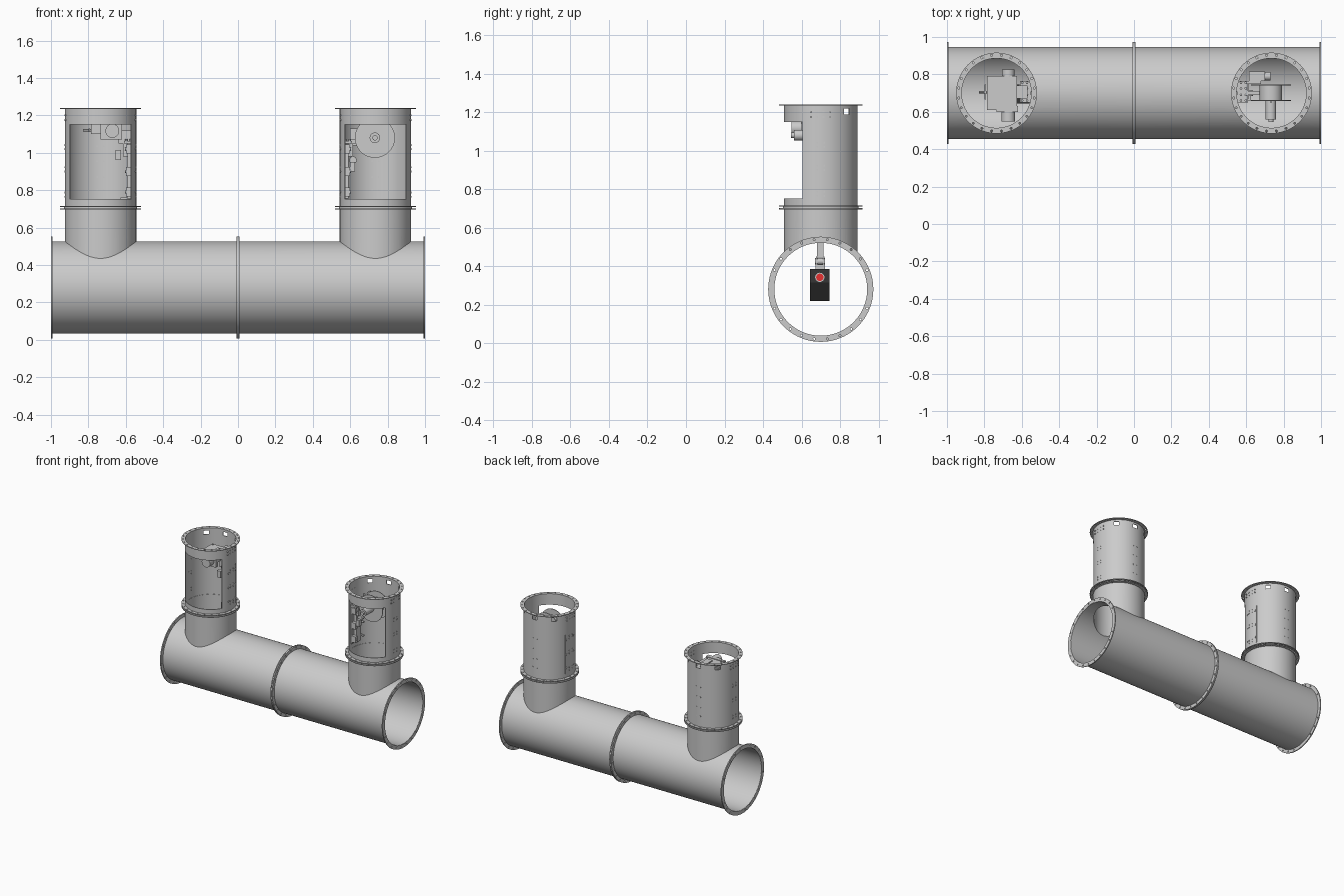
import bpy, bmesh, math
from mathutils import Matrix, Vector

if "Cube" in bpy.data.objects:
    bpy.data.objects.remove(bpy.data.objects["Cube"])

Y, ZP, TX = 0.70, 0.28, 0.735        # pipe axis y and z, riser offset in x
ROT = {'x': Matrix.Rotation(math.pi / 2, 4, 'Y'),
       'y': Matrix.Rotation(-math.pi / 2, 4, 'X'), 'z': Matrix()}


def material(name, rgb):
    m = bpy.data.materials.new(name)
    m.diffuse_color = (*rgb, 1)
    m.use_nodes = True
    m.node_tree.nodes["Principled BSDF"].inputs["Base Color"].default_value = m.diffuse_color
    return m


def add(name, bm, mat=None):
    bmesh.ops.recalc_face_normals(bm, faces=bm.faces)
    me = bpy.data.meshes.new(name)
    bm.to_mesh(me)
    bm.free()
    ob = bpy.data.objects.new(name, me)
    bpy.context.collection.objects.link(ob)
    if mat:
        me.materials.append(mat)
    return ob


def put_cyl(bm, c, r, h, axis='z', n=32):
    bmesh.ops.create_cone(bm, cap_ends=True, segments=n, radius1=r, radius2=r, depth=h,
                          matrix=Matrix.Translation(c) @ ROT[axis])


def cyl(name, c, r, h, axis='z', n=32, mat=None):
    bm = bmesh.new()
    put_cyl(bm, c, r, h, axis, n)
    return add(name, bm, mat)


def put_box(bm, lo, hi, turn=0):
    lo, hi = Vector(lo), Vector(hi)
    bmesh.ops.create_cube(bm, size=1, matrix=Matrix.Translation((lo + hi) / 2)
                          @ Matrix.Rotation(turn, 4, 'Z') @ Matrix.Diagonal((*(hi - lo), 1)))


def box(name, x, y, z, mat=None):
    bm = bmesh.new()
    put_box(bm, (x[0], y[0], z[0]), (x[1], y[1], z[1]))
    return add(name, bm, mat)


def tube(name, c, ro, ri, h, axis='z', n=96):
    bm = bmesh.new()
    rings = []
    for r, z in ((ro, -h / 2), (ro, h / 2), (ri, h / 2), (ri, -h / 2)):
        rings.append([bm.verts.new((r * math.cos(2 * math.pi * i / n),
                                    r * math.sin(2 * math.pi * i / n), z)) for i in range(n)])
    for k in range(4):
        a, b = rings[k], rings[(k + 1) % 4]
        for i in range(n):
            j = (i + 1) % n
            bm.faces.new((a[i], a[j], b[j], b[i]))
    bm.transform(Matrix.Translation(c) @ ROT[axis])
    return add(name, bm)


def cut(ob, cutter):
    mod = ob.modifiers.new("cut", 'BOOLEAN')
    mod.operation, mod.solver, mod.object = 'DIFFERENCE', 'EXACT', cutter
    bpy.context.view_layer.update()
    me = bpy.data.meshes.new_from_object(
        ob.evaluated_get(bpy.context.evaluated_depsgraph_get()))
    ob.modifiers.clear()
    ob.data = me
    bpy.data.objects.remove(cutter)


def flange(name, c, ro, ri, h, axis, bolt_r, count=24):
    ob = tube(name, c, ro, ri, h, axis)
    bm = bmesh.new()
    for i in range(count):
        a = 2 * math.pi * (i + .5) / count
        put_cyl(bm, (bolt_r * math.cos(a), bolt_r * math.sin(a), 0), 0.0055, 0.05, 'z', 10)
    bm.transform(Matrix.Translation(c) @ ROT[axis])
    cut(ob, add("bolt_hole_cutter", bm))


dark = material("dark_housing", (0.035, 0.035, 0.035))
black = material("black_housing", (0.015, 0.015, 0.015))
red = material("red_lens", (0.8, 0.03, 0.03))

for s, side in ((-1, "left"), (1, "right")):
    cx = s * TX
    # main pipe half with its end flanges
    pipe = tube(side + "_pipe", (s * .5, Y, ZP), .246, .241, .998, 'x', 128)
    cut(pipe, cyl("riser_cutter", (cx, Y, ZP + .25), .186, .5, 'z', 96))
    flange(side + "_outer_flange", (s * .996, Y, ZP), .273, .243, .008, 'x', .26)
    flange(side + "_middle_flange", (s * .0048, Y, ZP), .273, .243, .007, 'x', .26)
    # neck saddled onto the pipe
    neck = tube(side + "_neck", (cx, Y, .525), .191, .186, .35)
    cut(neck, cyl("pipe_cutter", (cx, Y, ZP), .243, .6, 'x', 128))
    flange(side + "_neck_flange", (cx, Y, .6985), .216, .188, .006, 'z', .204)
    tube(side + "_gasket", (cx, Y, .705), .196, .186, .008)
    # turret shell with front window and three rear slots
    shell = tube(side + "_turret", (cx, Y, .973), .191, .186, .532)
    bm = bmesh.new()
    put_box(bm, (cx - .25, Y - .3, .752), (cx + .25, Y - .094, 1.15))
    for deg in (45, 90, 135):
        a = math.radians(deg)
        p = Vector((cx + .19 * math.cos(a), Y + .19 * math.sin(a), 1.203))
        put_box(bm, p - Vector((.03, .02, .015)), p + Vector((.03, .02, .015)), a)
    cut(shell, add("window_cutter", bm))
    flange(side + "_turret_base_flange", (cx, Y, .712), .216, .188, .006, 'z', .204)
    flange(side + "_turret_top_flange", (cx, Y, 1.2365), .216, .186, .005, 'z', .204)
    # bolt heads through the turret wall
    bm = bmesh.new()
    spots = [(dy, z) for dy in (-.05, -.018, .014, .046) for z in (1.175, 1.2)]
    spots += [(dy, z) for dy in (-.018, .018) for z in (.765, .787, .9, .922, 1.02, 1.042)]
    for dy, z in spots:
        for t in (-1, 1):
            put_cyl(bm, (cx + t * .1885, Y + dy, z), .005, .009, 'x', 10)
    for dx in (-.017, .017):
        for z in (.8, .87, .955, 1.035):
            put_cyl(bm, (cx + dx, Y + .1875, z), .005, .009, 'y', 10)
    add(side + "_wall_bolts", bm)

    # vertical guide rail on the wall facing the middle
    def span(a, b):
        return tuple(sorted((s * a, s * b)))
    box(side + "_rail_back", span(.55, .565), (.655, .76), (.745, 1.06))
    box(side + "_rail", span(.565, .59), (.68, .735), (.755, 1.03))
    box(side + "_rail_carriage", span(.587, .615), (.67, .745), (.98, 1.05))
    for z in (.79, .9, 1.02):
        box(side + "_rail_clamp", span(.56, .6), (.65, .675), (z - .025, z + .025))
        for y in (.663, .75):
            cyl(side + "_clamp_bolt", (s * .575, y, z), .008, .06, 'x', 12)
    bm = bmesh.new()
    for y in (.66, .69, .725, .755):
        for x in (.572, .598):
            put_cyl(bm, (s * x, y, 1.068), .007, .012, 'z', 12)
    add(side + "_bracket_bolts", bm)
    box(side + "_rail_bracket", span(.555, .61), (.65, .765), (1.05, 1.064))

# left drive unit
box("left_gearbox", (-.785, -.625), (.625, .79), (1.10, 1.15))
box("left_gearbox_cover", (-.705, -.655), (.665, .745), (1.15, 1.158))
cyl("left_motor", (-.672, .587, 1.117), .037, .08, 'y')
box("left_motor_mount", (-.735, -.62), (.60, .632), (1.07, 1.155))
box("left_terminal_box", (-.785, -.725), (.61, .63), (1.10, 1.155))
cyl("left_motor_cap", (-.672, .805, 1.117), .034, .04, 'y')
cyl("left_crank_rod", (-.805, .705, 1.12), .006, .05, 'x', 12)
box("left_crank", (-.798, -.79), (.665, .745), (1.11, 1.13))
box("left_drive_arm", (-.64, -.57), (.67, .74), (1.05, 1.12))
box("left_limit_switch", (-.655, -.625), (.665, .70), (.96, 1.015))
for x, y in ((-.77, .645), (-.77, .775), (-.64, .645), (-.64, .775)):
    cyl("left_gearbox_bolt", (x, y, 1.153), .006, .01, 'z', 10)

# right cable reel
cyl("reel_disc", (.732, .743, 1.08), .107, .006, 'y', 64)
cyl("reel_drum", (.732, .70, 1.08), .06, .08, 'y', 48)
cyl("reel_front_disc", (.732, .66, 1.08), .107, .005, 'y', 64)
cyl("reel_hub", (.732, .61, 1.08), .028, .10, 'y')
cyl("reel_shaft", (.732, .555, 1.08), .014, .02, 'y', 20)
box("reel_hub_key", (.727, .737), (.65, .658), (1.105, 1.135))
box("reel_motor", (.615, .70), (.765, .815), (1.06, 1.13))
cyl("reel_motor_end", (.71, .79, 1.095), .022, .04, 'x', 24)
box("reel_support", (.60, .68), (.748, .765), (1.04, 1.13))
box("reel_arm", (.60, .74), (.69, .71), (1.05, 1.07))
cyl("cable_roller", (.615, .70, .96), .02, .03, 'y', 24)
box("reel_limit_switch", (.60, .625), (.66, .69), (.90, .95))

# inspection head hanging inside the pipe
hx = -.61
box("head_stem", (hx - .018, hx + .018), (.68, .715), (.445, .76))
cyl("head_joint_pin", (hx, .697, .425), .017, .052, 'y', 24)
box("head_joint_plate", (hx - .025, hx + .025), (.672, .722), (.385, .408))
for y in (.674, .712):
    box("head_joint_fork", (hx - .02, hx + .02), (y, y + .008), (.405, .45))
box("head_upper_housing", (hx - .05, hx + .05), (.645, .745), (.315, .385), dark)
box("head_lower_housing", (hx - .048, hx + .048), (.645, .745), (.22, .315), black)
cyl("head_lens_rim", (hx + .052, .695, .342), .024, .008, 'x', 32)
cyl("head_lens", (hx + .055, .695, .342), .019, .008, 'x', 32, red)

bpy.ops.object.select_all(action='SELECT')
bpy.context.view_layer.objects.active = bpy.data.objects["left_pipe"]
bpy.ops.object.shade_smooth_by_angle(angle=math.radians(30))
